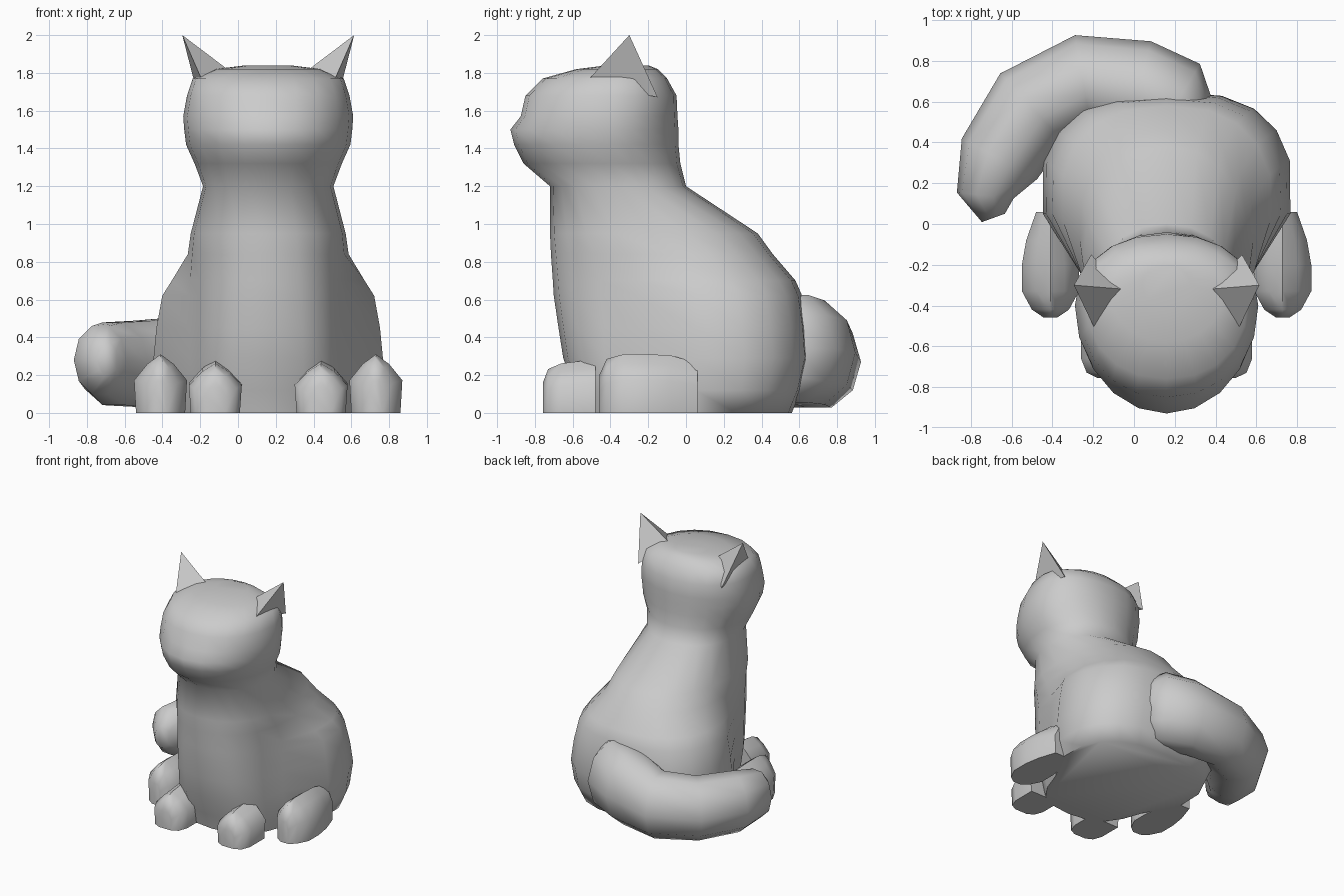
import bpy, bmesh
from math import sin, cos, pi
from mathutils import Vector

CX = 0.16  # symmetry plane of the body


def finish(name, bm, angle):
    bmesh.ops.recalc_face_normals(bm, faces=bm.faces)
    me = bpy.data.meshes.new(name)
    bm.to_mesh(me)
    bm.free()
    ob = bpy.data.objects.new(name, me)
    bpy.context.collection.objects.link(ob)
    bpy.ops.object.select_all(action='DESELECT')
    ob.select_set(True)
    bpy.context.view_layer.objects.active = ob
    bpy.ops.object.shade_smooth_by_angle(angle=angle * pi / 180)
    return ob


def loft(name, rings, angle=70):
    bm = bmesh.new()
    vs = [[bm.verts.new(p) for p in r] for r in rings]
    n = len(vs[0])
    for a, b in zip(vs, vs[1:]):
        for i in range(n):
            bm.faces.new((a[i], a[(i + 1) % n], b[(i + 1) % n], b[i]))
    bm.faces.new(vs[0])
    bm.faces.new(vs[-1])
    return finish(name, bm, angle)


def level(z, yf, yb, w, yc, p=2.0, bulge=0.0, n=20):
    """Horizontal egg-shaped section; bulge widens the rear half into haunches."""
    pts = []
    for i in range(n):
        a = 2 * pi * i / n
        s, c = sin(a), cos(a)
        px = abs(s) ** (2 / p) * (1 if s > 0 else -1) * w
        y = yc + abs(c) ** (2 / p) * ((yb - yc) if c > 0 else (yf - yc))
        t = min(max((y + 0.27) / 0.40, 0), 1)
        pts.append((CX + px * (1 + bulge * t * t * (3 - 2 * t)), y, z))
    return pts


# torso, haunches and head: z, front y, back y, half width, widest y, squareness, haunch bulge
body = [
    (0.00, -0.56, 0.56, 0.42, 0.05, 2.7, 0.36), (0.12, -0.59, 0.61, 0.43, 0.05, 2.8, 0.43),
    (0.29, -0.65, 0.65, 0.43, 0.05, 2.8, 0.46), (0.45, -0.675, 0.64, 0.43, 0.05, 2.7, 0.42),
    (0.62, -0.70, 0.615, 0.43, 0.05, 2.6, 0.34), (0.70, -0.705, 0.58, 0.43, 0.02, 2.5, 0.23),
    (0.84, -0.715, 0.46, 0.42, -0.08, 2.4, 0.03),
    (0.95, -0.72, 0.38, 0.41, -0.2, 2.3), (1.20, -0.72, 0.00, 0.345, -0.36, 2.2),
    (1.32, -0.86, -0.03, 0.39, -0.40, 2), (1.42, -0.91, -0.04, 0.435, -0.40, 2),
    (1.50, -0.93, -0.04, 0.445, -0.40, 2), (1.57, -0.875, -0.045, 0.45, -0.40, 2.1),
    (1.68, -0.85, -0.05, 0.43, -0.38, 2.2), (1.77, -0.76, -0.10, 0.40, -0.36, 2.2),
    (1.82, -0.58, -0.15, 0.28, -0.34, 2), (1.84, -0.42, -0.20, 0.12, -0.30, 2)]
loft("torso_and_head", [level(*b) for b in body])


def paw(name, x, h, stations):
    sec = [(-.13, 0), (-.14, .15), (-.07, .225), (0, .27), (.07, .225), (.14, .15), (.13, 0)]
    loft(name, [[(x + sx * a, y, z * h * b) for sx, z in sec] for y, a, b in stations], 60)


for side, s in (("left", -1), ("right", 1)):
    paw(side + "_front_paw", CX + s * 0.28, 1.0,
        [(-0.48, 1, 1.05), (-0.66, 1, 0.97), (-0.73, 0.8, 0.86), (-0.757, 0.4, 0.6)])
    paw(side + "_hind_paw", CX + s * 0.57, 1.15,
        [(0.06, 0.5, 0.85), (-0.08, 0.85, 0.98), (-0.2, 1, 1), (-0.33, 1, 1),
         (-0.42, 0.65, 0.92), (-0.458, 0.25, 0.65)])
    # pointed ear growing out of the head corner
    bm = bmesh.new()
    pts = [(.455, -.30, 2.0), (.21, -.32, 1.815), (.35, -.52, 1.76), (.37, -.15, 1.67)]
    v = [bm.verts.new((CX + s * x, y, z)) for x, y, z in pts]
    for f in ((0, 1, 2), (0, 2, 3), (0, 3, 1), (3, 2, 1)):
        bm.faces.new([v[i] for i in f])
    finish(side + "_ear", bm, 50)

# tail curling round the left: x, y, z, horizontal and vertical radius
tail = [(0.32, 0.48, 0.34, 0.12, 0.24), (0.20, 0.58, 0.34, 0.24, 0.30),
        (0.02, 0.66, 0.32, 0.245, 0.29), (-0.25, 0.70, 0.27, 0.23, 0.255),
        (-0.50, 0.57, 0.26, 0.23, 0.24), (-0.66, 0.32, 0.26, 0.21, 0.23),
        (-0.73, 0.14, 0.28, 0.14, 0.19), (-0.69, 0.03, 0.28, 0.06, 0.09)]
rings = []
for i, (x, y, z, rh, rv) in enumerate(tail):
    a, b = tail[max(i - 1, 0)], tail[min(i + 1, len(tail) - 1)]
    d = Vector((b[0] - a[0], b[1] - a[1], 0)).normalized()
    across = Vector((-d.y, d.x, 0))
    rings.append([Vector((x, y, z)) + across * rh * cos(k * pi / 5)
                  + Vector((0, 0, rv * sin(k * pi / 5))) for k in range(10)])
loft("tail", rings)
